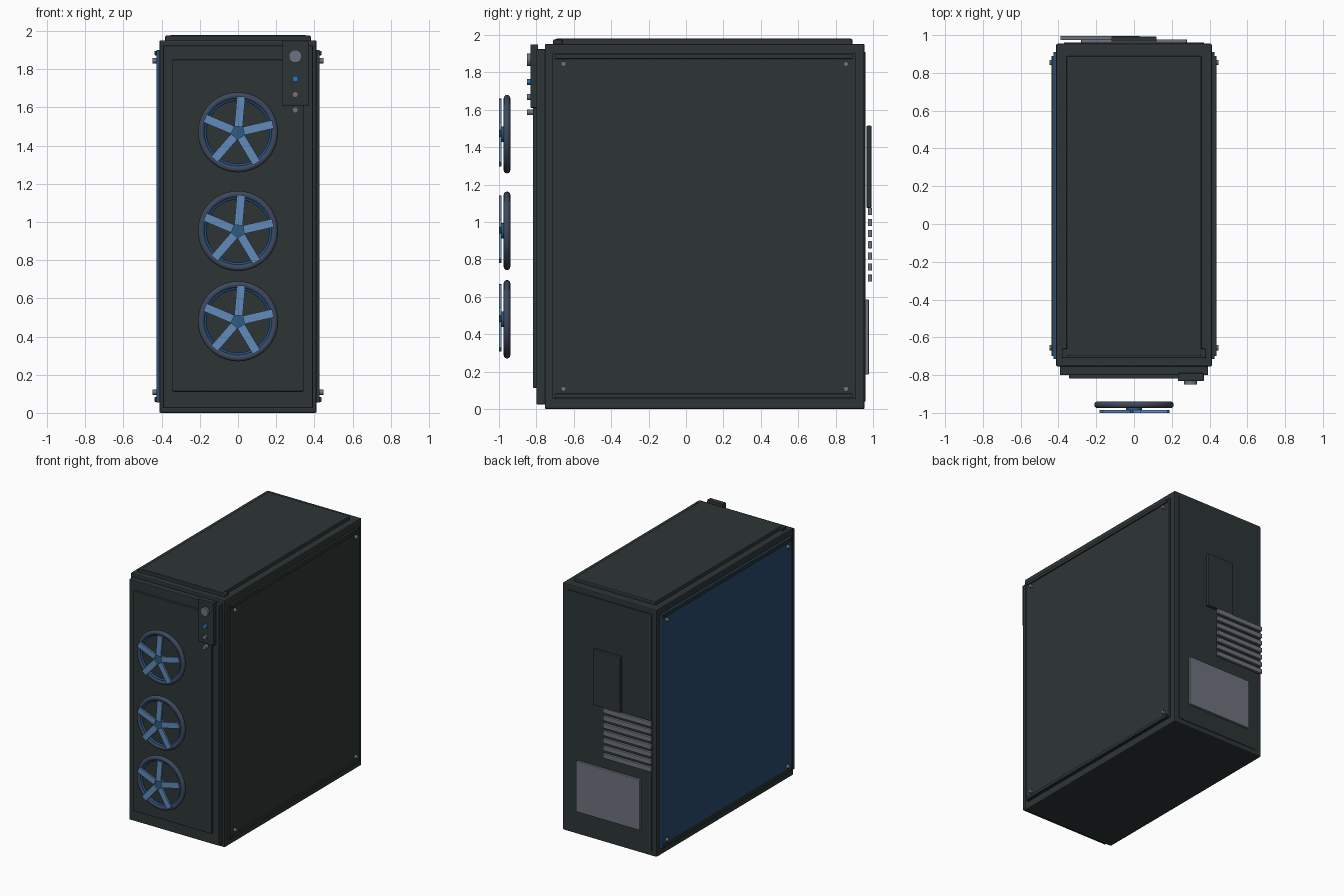
import bpy, math
from mathutils import Matrix, Vector

cube = bpy.data.objects.get("Cube")
if cube:
    bpy.data.objects.remove(cube, do_unlink=True)


def material(name, r, g, b):
    m = bpy.data.materials.new(name)
    m.use_nodes = True
    m.diffuse_color = (r, g, b, 1)
    m.node_tree.nodes["Principled BSDF"].inputs["Base Color"].default_value = (r, g, b, 1)
    return m


CASE = material("charcoal case", .026, .036, .035)
GLASS = material("dark blue glass", .024, .072, .16)
FRAME = material("slate fan frame", .048, .066, .11)
GLOW = material("blue fan ring", .014, .09, .28)
BLADE = material("light blue blade", .12, .26, .50)
HUB = material("deep blue hub", .028, .107, .22)
METAL = material("grey metal", .155, .17, .20)
LED = material("bright blue light", .02, .17, .58)


def finish(ob, name, mat, smooth=False):
    ob.name = name
    ob.data.name = name
    ob.data.materials.append(mat)
    if smooth:
        bpy.ops.object.shade_smooth_by_angle(angle=math.radians(40))
    return ob


def box(name, mat, x, y, z, bevel=0.0):
    """Box from (low, high) ranges on each axis."""
    lo, hi = Vector((x[0], y[0], z[0])), Vector((x[1], y[1], z[1]))
    bpy.ops.mesh.primitive_cube_add(size=1)
    ob = bpy.context.object
    ob.data.transform(Matrix.Translation((lo + hi) / 2) @ Matrix.Diagonal((*(hi - lo), 1)))
    finish(ob, name, mat)
    if bevel:
        mod = ob.modifiers.new("Bevel", 'BEVEL')
        mod.width, mod.segments = bevel, 2
    return ob


def disc(name, mat, centre, radius, depth, axis='Y', sides=24):
    rot = (math.pi / 2, 0, 0) if axis == 'Y' else (0, math.pi / 2, 0)
    bpy.ops.mesh.primitive_cylinder_add(vertices=sides, radius=radius, depth=depth,
                                        location=centre, rotation=rot)
    return finish(bpy.context.object, name, mat, True)


def ring(name, mat, centre, major, minor):
    bpy.ops.mesh.primitive_torus_add(major_segments=48, minor_segments=12, location=centre,
                                     rotation=(math.pi / 2, 0, 0),
                                     major_radius=major, minor_radius=minor)
    return finish(bpy.context.object, name, mat, True)


# Case shell, top cover and front layers
box("case_body", CASE, (-.412, .412), (-.755, .955), (0, 1.952), .008)
box("top_cover", CASE, (-.357, .357), (-.70, .89), (1.94, 1.98), .008)
box("top_front_strip", CASE, (-.382, .382), (-.71, -.66), (1.94, 1.976), .006)
box("front_frame", CASE, (-.393, .393), (-.80, -.75), (.025, 1.925), .006)
box("front_panel", CASE, (-.343, .343), (-.818, -.79), (.113, 1.85), .004)
box("back_panel", CASE, (-.37, .37), (.95, .96), (.04, 1.91))

# Side panels, with trim strips and corner screws
for side, label, mat in ((1, "solid", CASE), (-1, "glass", GLASS)):
    def across(a, b):
        return sorted((side * a, side * b))
    box(label + "_side_panel", mat, across(.405, .427), (-.715, .91), (.055, 1.90))
    for z in (.07, 1.885):
        box(label + "_panel_trim", CASE, across(.42, .437), (-.70, .89), (z - .012, z + .012), .003)
    for y in (-.655, .855):
        for z in (.108, 1.845):
            disc(label + "_panel_screw", METAL, (side * .435, y, z), .014, .026, 'X', 16)

# Control plate and buttons
box("control_plate", CASE, (.232, .37), (-.832, -.79), (1.61, 1.95), .005)
disc("power_button", METAL, (.30, -.838, 1.868), .034, .026)
disc("status_light", LED, (.30, -.838, 1.75), .016, .026)
disc("reset_button", METAL, (.30, -.838, 1.668), .016, .026)
disc("audio_socket", METAL, (.30, -.832, 1.587), .016, .038)

# Front fans
for z in (.48, .953, 1.47):
    ring("fan_frame", FRAME, (0, -.957, z), .192, .018)
    ring("fan_glow_ring", GLOW, (0, -.957, z), .174, .009)
    disc("fan_hub", HUB, (0, -.976, z), .042, .028)
    for i in range(5):
        blade = box("fan_blade", BLADE, (.03, .188), (-.007, .007), (-.022, .022))
        blade.location = (0, -.993, z)
        blade.rotation_euler.y = -math.radians(13 + 72 * i)

# Back: port cover, expansion slots and power supply
box("port_cover", CASE, (-.12, .12), (.965, .992), (1.075, 1.515), .006)
for i in range(7):
    z = .70 + .0595 * i
    box("expansion_slot", METAL, (-.39, .03), (.973, .995), (z - .019, z + .019), .003)
box("power_supply", METAL, (-.28, .28), (.95, .978), (.185, .585), .004)
